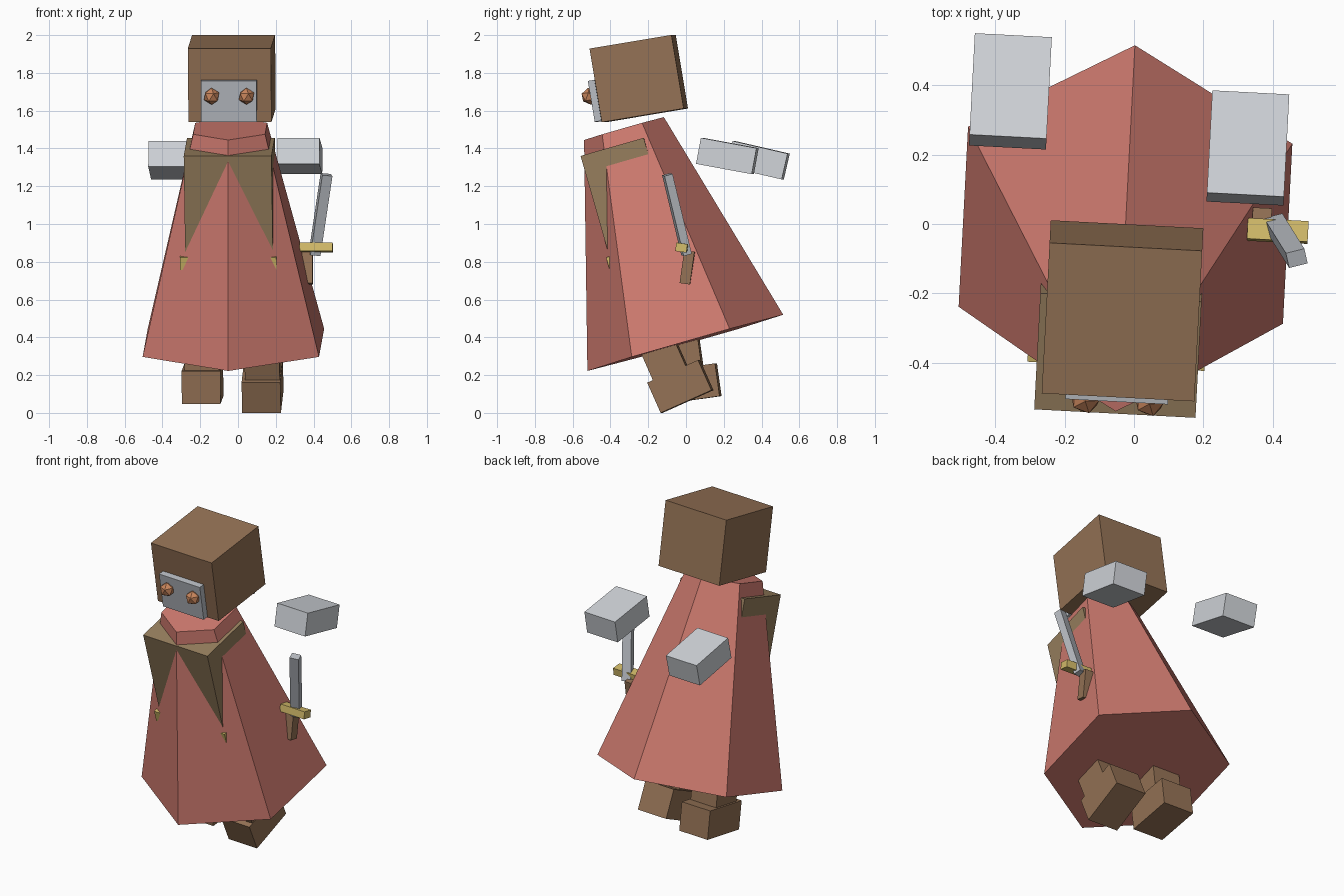
import bpy
from math import radians
from mathutils import Matrix, Vector, Euler

if "Cube" in bpy.data.objects:
    bpy.data.objects.remove(bpy.data.objects["Cube"], do_unlink=True)


def material(name, r, g, b):
    """Flat material from 0-255 display values, stored as linear."""
    rgb = [((c / 255 + 0.055) / 1.055) ** 2.4 for c in (r, g, b)]
    mat = bpy.data.materials.new(name)
    mat.use_nodes = True
    mat.diffuse_color = (*rgb, 1)
    bsdf = next(n for n in mat.node_tree.nodes if n.type == 'BSDF_PRINCIPLED')
    bsdf.inputs["Base Color"].default_value = (*rgb, 1)
    return mat


RED = material("cloak red", 206, 122, 111)
BROWN = material("leather brown", 148, 114, 85)
TAN = material("tunic tan", 150, 126, 93)
PALE = material("pale steel", 208, 212, 217)
STEEL = material("mid steel", 184, 188, 194)
GOLD = material("gold", 212, 188, 106)
COPPER = material("copper", 200, 133, 92)

TURN = -3  # slight twist shared by the whole figure


def finish(name, mat):
    obj = bpy.context.object
    obj.name = name
    obj.data.materials.clear()
    obj.data.materials.append(mat)
    return obj


def box(name, mat, centre, size, tilt=0, lean=0, turn=TURN):
    """Box tilted about x, leaned about y, then turned about z."""
    rot = Euler([radians(a) for a in (tilt, lean, turn)])
    bpy.ops.mesh.primitive_cube_add(size=1, location=centre, rotation=rot)
    bpy.context.object.scale = size
    return finish(name, mat)


# Head, face plate and faceted eyes
box("head", BROWN, (-0.033, -0.25, 1.77), (0.44, 0.44, 0.395), 9.5)
box("face_plate", STEEL, (-0.048, -0.476, 1.652), (0.295, 0.036, 0.22), 9.5)
for side, x, y in (("right", -0.14, -0.503), ("left", 0.045, -0.511)):
    bpy.ops.mesh.primitive_ico_sphere_add(
        subdivisions=1, radius=0.045, location=(x, y, 1.676),
        rotation=(radians(9.5), 0, radians(TURN)))
    finish(side + "_eye", COPPER)

# Six-sided cloak leaning forward
LEAN = 16
bpy.ops.mesh.primitive_cone_add(
    vertices=6, radius1=0.54, radius2=0.22, depth=1.18,
    location=(-0.033, -0.166, 0.938), rotation=(radians(LEAN), 0, radians(TURN)))
finish("cloak", RED)

# Torso and belt, whose corners break through the cloak
box("torso", TAN, (-0.042, -0.295, 1.115), (0.465, 0.348, 0.61), LEAN)
box("belt", GOLD, (-0.042, -0.213, 0.843), (0.51, 0.39, 0.07), LEAN)

# Legs and feet, each pair sharing one swing angle
for side, x, y, z, swing in (("right", -0.188, 0.025, 0.155, 8),
                             ("left", 0.13, -0.03, 0.14, 24)):
    box(side + "_foot", BROWN, (x, y, z), (0.205, 0.295, 0.175), swing)
    up = Euler((radians(swing), 0, 0)).to_matrix() @ Vector((0, -0.02, 0.26))
    box(side + "_leg", BROWN, (x, y + up.y, z + up.z), (0.185, 0.19, 0.36), swing)

# Floating hands
box("right_hand", PALE, (-0.356, 0.382, 1.338), (0.222, 0.3, 0.14), -13)
box("left_hand", PALE, (0.328, 0.219, 1.36), (0.222, 0.3, 0.14), -10.5)

# Dagger
box("blade", STEEL, (0.437, -0.048, 1.05), (0.055, 0.045, 0.44), 15, 5, 14)
box("guard", GOLD, (0.414, -0.02, 0.875), (0.175, 0.06, 0.045), -8)
box("grip", BROWN, (0.368, 0.007, 0.77), (0.055, 0.055, 0.175), -8)
